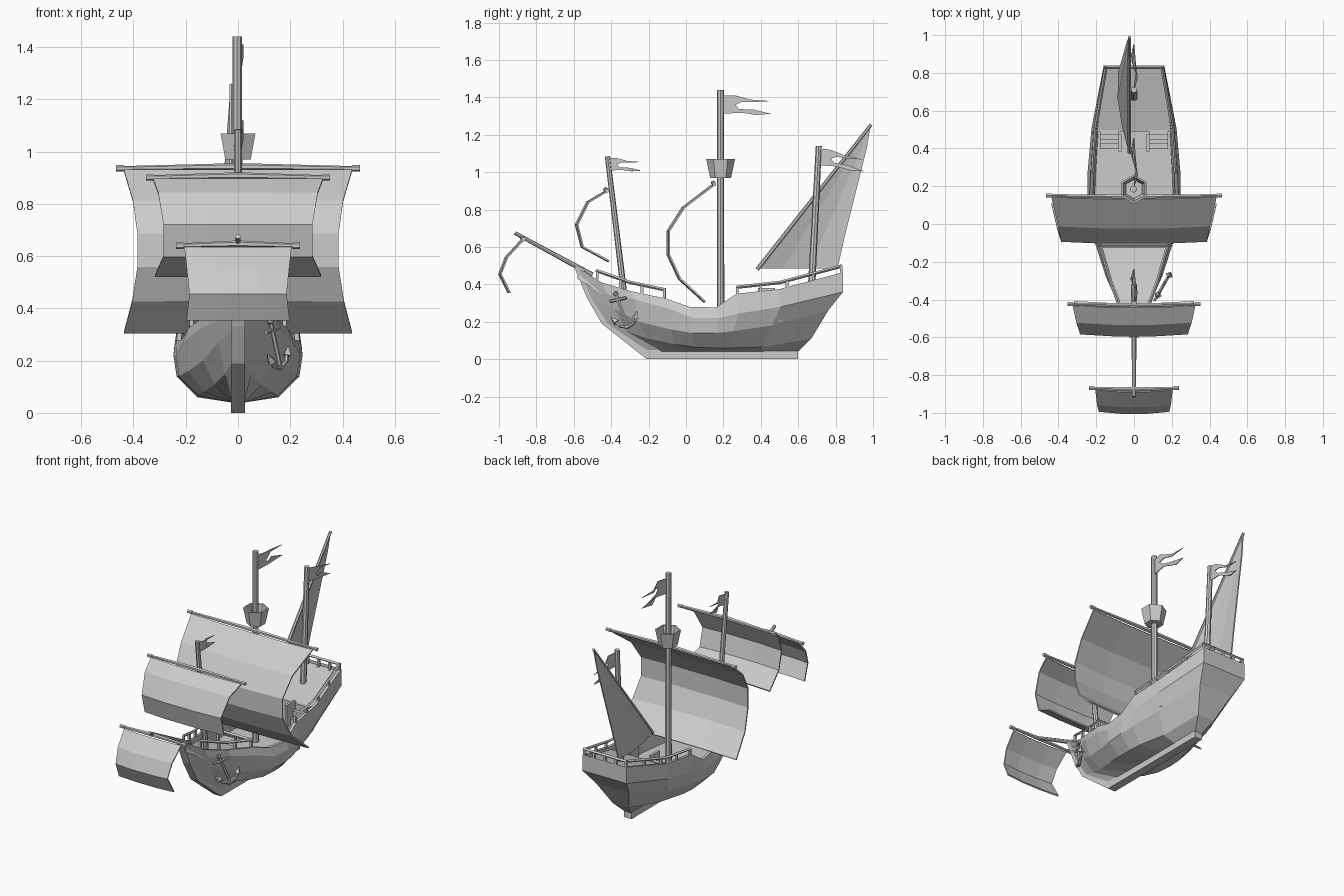
import bpy, bmesh, math
from mathutils import Vector, Matrix

default = bpy.data.objects.get("Cube")
if default:
    bpy.data.objects.remove(default, do_unlink=True)

grey = bpy.data.materials.new("plain grey")
grey.use_nodes = True
grey.diffuse_color = (.6, .6, .6, 1)
shader = next(n for n in grey.node_tree.nodes if n.type == "BSDF_PRINCIPLED")
shader.inputs["Base Color"].default_value = grey.diffuse_color


def finish(name, bm, thickness=0):
    bmesh.ops.recalc_face_normals(bm, faces=bm.faces[:])
    mesh = bpy.data.meshes.new(name)
    bm.to_mesh(mesh)
    bm.free()
    mesh.materials.append(grey)
    obj = bpy.data.objects.new(name, mesh)
    bpy.context.scene.collection.objects.link(obj)
    if thickness:
        solid = obj.modifiers.new("thickness", "SOLIDIFY")
        solid.thickness = thickness
        solid.offset = 0
    return obj


def rod(bm, a, b, r1, r2=None, sides=6):
    a, b = Vector(a), Vector(b)
    turn = (b - a).to_track_quat("Z", "Y").to_matrix().to_4x4()
    bmesh.ops.create_cone(bm, cap_ends=True, segments=sides, radius1=r1,
                          radius2=r1 if r2 is None else r2, depth=(b - a).length,
                          matrix=Matrix.Translation((a + b) / 2) @ turn)


def box(bm, centre, size):
    bmesh.ops.create_cube(bm, size=1, matrix=Matrix.Translation(centre) @ Matrix.Diagonal((*size, 1)))


def grid(bm, rows):
    verts = [[bm.verts.new(p) for p in row] for row in rows]
    for r, s in zip(verts, verts[1:]):
        for i in range(len(r) - 1):
            bm.faces.new((r[i], r[i + 1], s[i + 1], s[i]))
    return verts


def plate(name, outline, width, bend=lambda y: 0):
    # side outline in y and z, extruded across x
    bm = bmesh.new()
    sides = [[bm.verts.new((bend(y) + s * width / 2, y, z)) for y, z in outline] for s in (-1, 1)]
    for side in sides:
        bm.faces.new(side)
    for i in range(len(outline)):
        bm.faces.new((sides[0][i - 1], sides[0][i], sides[1][i], sides[1][i - 1]))
    return finish(name, bm)


# Hull strakes from the sheer down to the keel: half widths and heights per station
STATIONS = [-.58, -.45, -.3, -.11, .02, .16, .27, .5, .84]
SHEER_X = [.03, .08, .135, .19, .215, .235, .23, .215, .157]
SHEER_Z = [.49, .41, .365, .325, .28, .277, .35, .375, .465]
STRAKES = [
    (-.58, .84, SHEER_X, SHEER_Z),
    (-.55, .84, [.03, .085, .15, .21, .238, .247, .245, .225, .16],
     [.43, .35, .32, .27, .22, .22, .245, .28, .36]),
    (-.5, .76, [.025, .075, .135, .19, .225, .235, .225, .19, .12],
     [.31, .27, .2, .16, .14, .14, .15, .18, .26]),
    (-.42, .67, [.025, .05, .09, .13, .15, .155, .15, .11, .06],
     [.19, .15, .11, .08, .065, .06, .06, .065, .11]),
    (-.2, .6, [.025] * 9, [.04] * 9),
]


def sheer(y):
    for i in range(len(STATIONS) - 2):
        if y <= STATIONS[i + 1]:
            break
    else:
        i = len(STATIONS) - 2
    t = (y - STATIONS[i]) / (STATIONS[i + 1] - STATIONS[i])
    mix = lambda v: v[i] + t * (v[i + 1] - v[i])
    return mix(SHEER_X), mix(SHEER_Z)


bm = bmesh.new()
for side in (-1, 1):
    rows = []
    for i, y in enumerate(STATIONS):
        t = (y - STATIONS[0]) / (STATIONS[-1] - STATIONS[0])
        row = [(side * xs[i], y0 + t * (y1 - y0), zs[i]) for y0, y1, xs, zs in reversed(STRAKES)]
        x, z = sheer(y)
        low = min(.2, z - .06) if -.12 < y < .51 else z - .06
        row += [(side * max(x - .018, .01), y, z), (side * x * .88, y, low)]
        rows.append(row)
    stern = [r[-1] for r in [rows]][0][:5]
    grid(bm, rows)
    # Half of the flat raked transom
    grid(bm, [stern, [(0, y, z) for x, y, z in stern]])
bmesh.ops.remove_doubles(bm, verts=bm.verts[:], dist=.0005)
finish("hull", bm)

plate("keel_and_stem", [(-.6, .5), (-.53, .33), (-.45, .19), (-.21, 0), (.6, 0), (.6, .045),
                        (-.19, .055), (-.41, .22), (-.49, .35), (-.55, .49)], .054)


def deck(name, ys, height, bulkhead=None):
    bm = bmesh.new()
    rows = [[(s * sheer(y)[0] * .91, y, height(y)) for s in (-1, 1)] for y in ys]
    grid(bm, rows)
    if bulkhead is not None:
        edge = rows[bulkhead]
        grid(bm, [edge, [(x * .95, y, .2) for x, y, z in edge]])
    finish(name, bm)


deck("main_deck", [-.11, .02, .16, .27, .49], lambda y: .2)
deck("fore_deck", [-.56, -.45, -.3, -.11], lambda y: sheer(y)[1] - .03, -1)
deck("aft_deck", [.49, .6, .84], lambda y: sheer(y)[1] - .02, 0)

# Stairs up to the aft deck
for side, label in ((-1, "right"), (1, "left")):
    bm = bmesh.new()
    for i in range(4):
        h = .04 * (i + 1)
        box(bm, (side * .13, .41 + i * .025, .2 + h / 2), (.1, .025, h))
    box(bm, (side * .075, .43, .29), (.015, .09, .18))
    finish(label + "_stairs", bm)


# Railings standing on the sheer
def railing(name, ys, lift, posts, cross_y, cross_posts):
    bm = bmesh.new()
    for s in (-1, 1):
        top = lambda y: Vector((s * (sheer(y)[0] - .01), y, sheer(y)[1] + lift))
        for a, b in zip(ys, ys[1:]):
            rod(bm, top(a), top(b), .009, sides=4)
        for y in posts:
            p = top(y)
            box(bm, p - Vector((0, 0, lift / 2)), (.014, .014, lift))
    x, z = sheer(cross_y)
    rod(bm, (-x, cross_y, z + lift), (x, cross_y, z + lift), .009, sides=4)
    for i in range(cross_posts):
        u = -1 + 2 * (i + 1) / (cross_posts + 1)
        box(bm, (u * x, cross_y, z + lift / 2 - .015), (.014, .014, lift + .03))
    finish(name, bm)


railing("fore_railing", [-.48, -.3, -.11], .046, [-.475, -.35, -.235, -.117], -.115, 2)
railing("aft_railing", [.27, .5, .835], .035, [.275, .4, .54, .68, .83], .83, 3)

# Masts and bowsprit
MASTS = {"fore_mast": ((0, -.325, .3), (0, -.42, 1.085), .017, .014),
         "main_mast": ((-.003, .185, .2), (-.003, .185, 1.44), .02, .018),
         "aft_mast": ((0, .67, .36), (0, .71, 1.14), .02, .016),
         "bowsprit": ((0, -.5, .45), (0, -.915, .675), .014, .01)}
for name, (foot, top, r1, r2) in MASTS.items():
    bm = bmesh.new()
    rod(bm, foot, top, r1, r2, 8)
    finish(name, bm)

# Crow's nest: an open hexagonal tub
bm = bmesh.new()
ring = lambda r, z: [(r * math.sin(i * math.pi / 3), .185 + r * math.cos(i * math.pi / 3), z)
                     for i in range(7)]
grid(bm, [ring(.003, .97), ring(.056, .97), ring(.077, 1.07), ring(.066, 1.07), ring(.05, .985),
          ring(.003, .985)])
bmesh.ops.remove_doubles(bm, verts=bm.verts[:], dist=.001)
finish("crows_nest", bm)


# Square sails: profile rows of y, z and half width, hung from a yard
def square_sail(name, half, profile):
    bm = bmesh.new()
    grid(bm, [[(u * w, y - .012 * (1 - u * u), z) for u in (-1, -.4, .4, 1)] for y, z, w in profile])
    finish(name + "_sail", bm, .009)
    y, z, w = profile[0]
    bm = bmesh.new()
    for s in (-1, 1):
        rod(bm, (0, y, z + .015), (s * half, y + .006, z + .008), .013, .008)
        rod(bm, (s * (half - .03), y + .006, z + .008), (s * half, y + .006, z + .008), .012)
    finish(name + "_yard", bm)


square_sail("main", .467, [(.145, .928, .437), (-.01, .81, .402), (-.09, .685, .385),
                           (-.09, .56, .385), (-.03, .43, .405), (.105, .307, .437)])
square_sail("fore", .352, [(-.43, .893, .325), (-.52, .84, .305), (-.58, .72, .285),
                           (-.55, .6, .285), (-.41, .525, .318)])
square_sail("bowsprit", .238, [(-.875, .632, .205), (-.955, .545, .195),
                               (-.99, .455, .186), (-.94, .355, .197)])

# Lateen sail on its slanted yard
bm = bmesh.new()
rod(bm, (-.025, .38, .48), (-.025, .99, 1.255), .011, .009)
finish("lateen_yard", bm)
bm = bmesh.new()
rows = []
for z, leech in ((.485, .81), (.64, .845), (.8, .885), (1, .935), (1.12, .965), (1.25, .987)):
    luff = .385 + (z - .485) * .785
    belly = .06 * (1.25 - z) / .765
    rows.append([(-.025 - belly * math.sin(u * 2), luff + u * (leech - luff), z)
                 for u in (0, .3, .65, 1)])
grid(bm, rows)
finish("lateen_sail", bm, .008)

# Swallow-tailed flags
FLAG = [(0, 0), (.07, 0), (.15, -.022), (.26, -.03), (.15, -.036), (.1, -.036), (.068, -.052),
        (.09, -.072), (.17, -.076), (.26, -.098), (.18, -.104), (.1, -.092), (0, -.098)]
for name, y, z, size, droop in (("fore_flag", -.415, 1.075, .68, 0), ("main_flag", .195, 1.41, 1, 0),
                                ("aft_flag", .712, 1.128, .92, .14)):
    plate(name, [(y + size * a, z + size * (b - droop * a)) for a, b in FLAG], .005,
          lambda v: .018 * math.sin((v - y) / size * 24))

# Anchor hung on the left bow
bm = bmesh.new()
head, crown = Vector((.125, -.375, .35)), Vector((.162, -.312, .172))
tips = [Vector((.118, -.392, .215)), Vector((.19, -.265, .245))]
rod(bm, head, crown, .009)
across = (tips[1] - tips[0]).normalized()
stock = head.lerp(crown, .18)
rod(bm, stock - across * .05, stock + across * .05, .008)
bmesh.ops.create_icosphere(bm, subdivisions=1, radius=.014, matrix=Matrix.Translation(head))
for tip in tips:
    bend = crown.lerp(tip, .6) + (crown - head) * .12
    rod(bm, crown, bend, .01, .008)
    rod(bm, bend, tip, .009, .006)
    rod(bm, tip.lerp(bend, .5), tip + (tip - bend) * .3, .02, 0, 4)
finish("anchor", bm)
